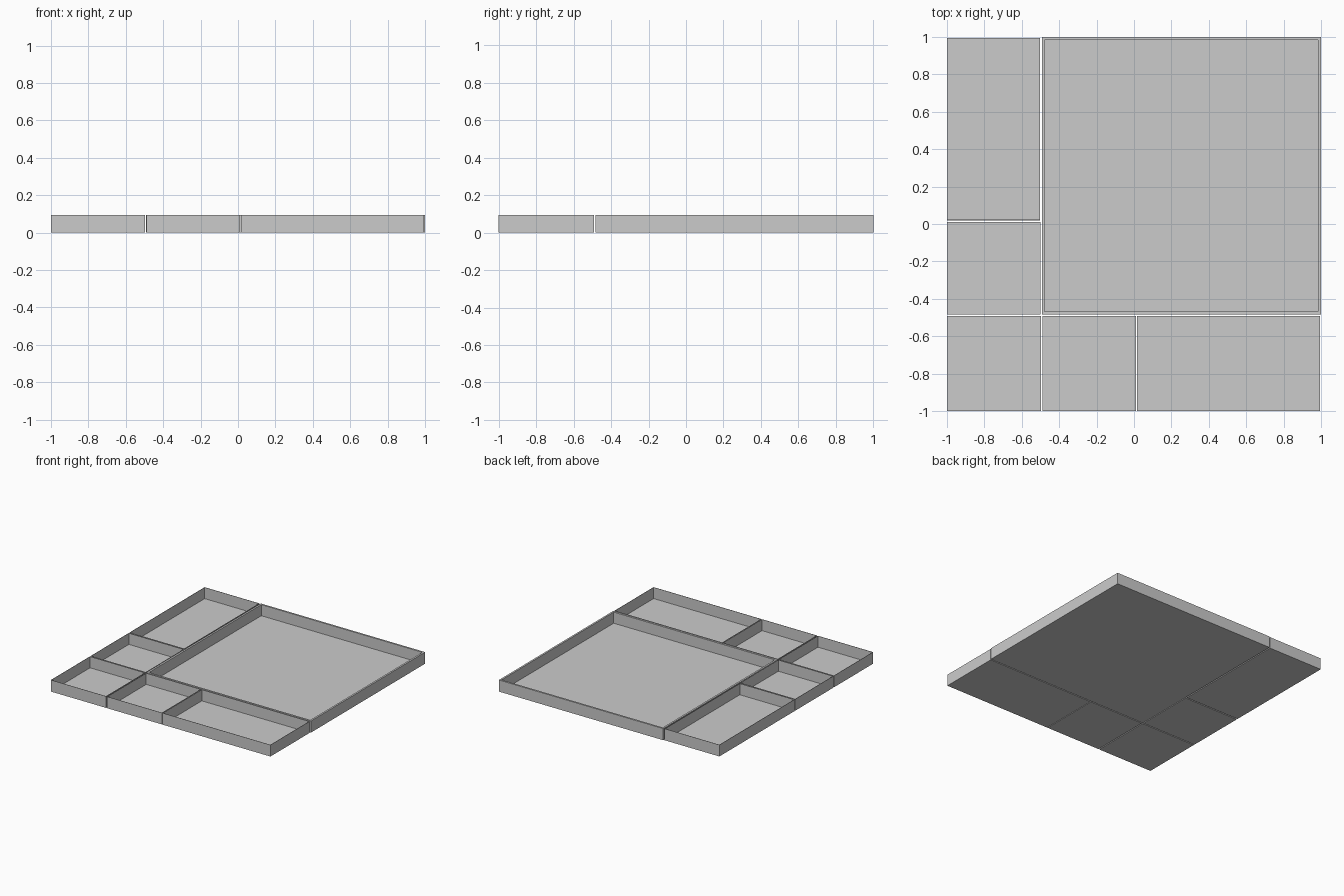
import bpy, bmesh

if "Cube" in bpy.data.objects:
    bpy.data.objects.remove(bpy.data.objects["Cube"])

HEIGHT = 0.095


def open_tray(name, x0, x1, y0, y1, wall, floor):
    """Open-topped tray: a box whose top face is inset and pushed down."""
    bm = bmesh.new()
    bmesh.ops.create_cube(bm, size=1)
    for v in bm.verts:
        v.co.x = x1 if v.co.x > 0 else x0
        v.co.y = y1 if v.co.y > 0 else y0
        v.co.z = HEIGHT if v.co.z > 0 else 0
    bm.normal_update()
    top = max(bm.faces, key=lambda f: f.calc_center_median().z)
    # rim
    bmesh.ops.inset_region(bm, faces=[top], thickness=wall, use_even_offset=True)
    # recess down to the floor
    ext = bmesh.ops.extrude_discrete_faces(bm, faces=[top])["faces"][0]
    for v in ext.verts:
        v.co.z = floor
    bmesh.ops.recalc_face_normals(bm, faces=bm.faces)
    mesh = bpy.data.meshes.new(name)
    bm.to_mesh(mesh)
    bm.free()
    obj = bpy.data.objects.new(name, mesh)
    bpy.context.collection.objects.link(obj)
    return obj


# Main tray with the thicker rim
open_tray("large_tray", -0.493, 1.0, -0.484, 1.0, 0.015, 0.004)

# Thin-walled side trays: left column, corner and front row
side_trays = {
    "left_long_tray": (-1.0, -0.502, 0.02, 0.995),
    "left_square_tray": (-1.0, -0.499, -0.484, 0.011),
    "corner_tray": (-1.0, -0.498, -1.0, -0.492),
    "front_square_tray": (-0.49, 0.01, -1.0, -0.492),
    "front_long_tray": (0.015, 0.995, -1.0, -0.492),
}
for name, bounds in side_trays.items():
    open_tray(name, *bounds, 0.003, 0.003)
